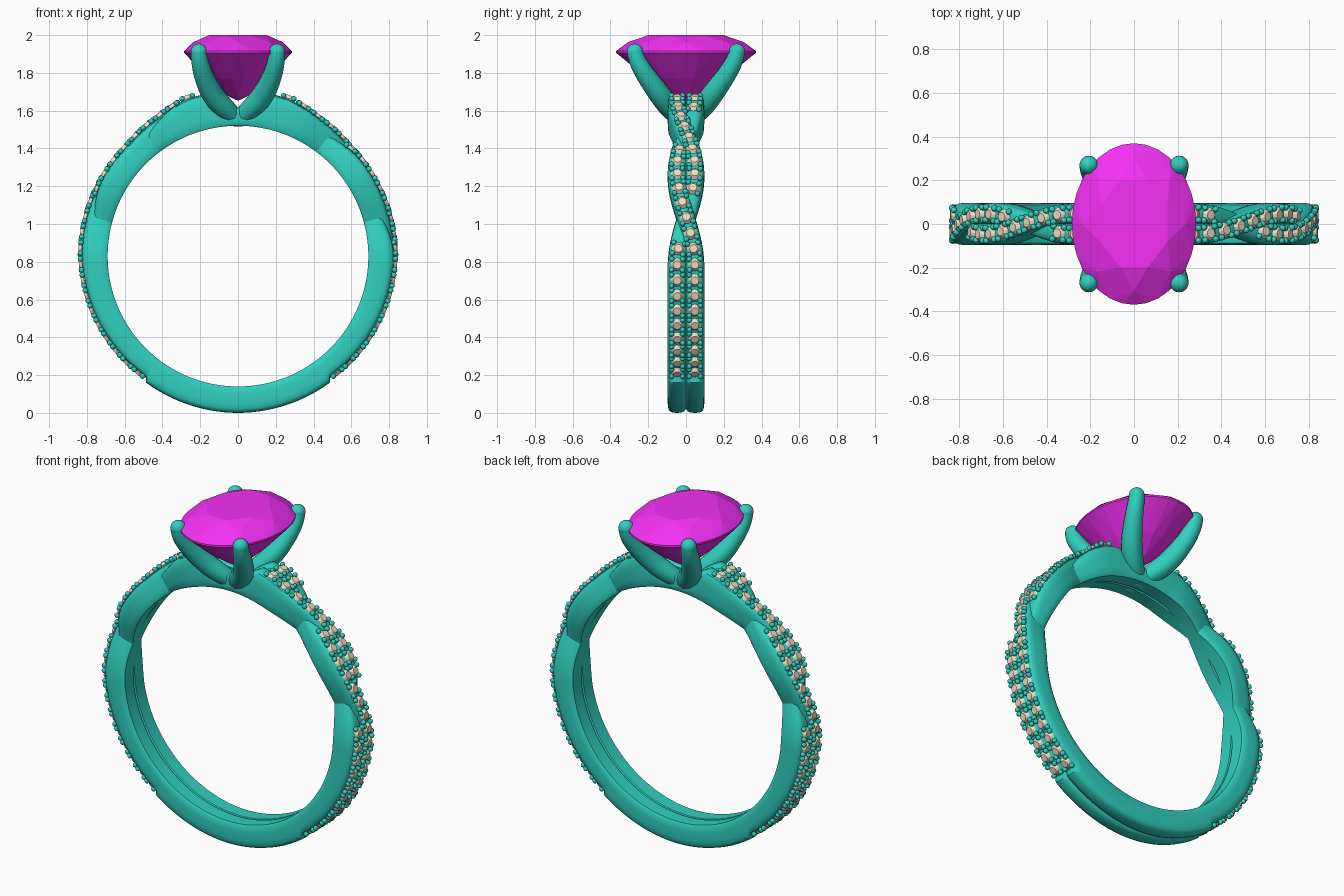
import bpy, bmesh
from math import sin, cos, pi, radians, exp, tau
from mathutils import Vector, Matrix

if "Cube" in bpy.data.objects:
    bpy.data.objects.remove(bpy.data.objects["Cube"])

CZ, INNER, HALF = 0.83, 0.69, 0.05       # ring centre height, hole radius, strand half width
CROSS = {1: 53, -1: 15}                  # angle at which each strand dives under the other


def material(name, rgb):
    m = bpy.data.materials.new(name)
    m.diffuse_color = (*rgb, 1)
    m.use_nodes = True
    m.node_tree.nodes["Principled BSDF"].inputs["Base Color"].default_value = m.diffuse_color
    return m


METAL = material("teal_metal", (0.03, 0.63, 0.52))
PINK = material("magenta_gem", (0.9, 0.03, 0.9))
CREAM = material("cream_stone", (0.85, 0.75, 0.58))


def finish(bm, name, mat, smooth=None):
    bmesh.ops.recalc_face_normals(bm, faces=bm.faces)
    me = bpy.data.meshes.new(name)
    bm.to_mesh(me)
    bm.free()
    me.materials.append(mat)
    ob = bpy.data.objects.new(name, me)
    bpy.context.collection.objects.link(ob)
    if smooth:
        bpy.ops.object.select_all(action='DESELECT')
        ob.select_set(True)
        bpy.context.view_layer.objects.active = ob
        bpy.ops.object.shade_smooth_by_angle(angle=radians(smooth))
    return ob


# Strand path: angle a in degrees up from +x, s = +1 / -1 picks the strand
HEIGHTS = [(-90, .83), (-54, .828), (-52.5, .803), (0, .826), (45, .825),
           (60, .845), (72, .875), (78, .875), (84, .80), (90, .79)]


def outer(a, s):
    r = HEIGHTS[-1][1]
    for (a0, r0), (a1, r1) in zip(HEIGHTS, HEIGHTS[1:]):
        if a0 <= a <= a1:
            r = r0 + (r1 - r0) * (a - a0) / (a1 - a0)
            break
    return r - 0.03 * exp(-((a - CROSS[s]) / 8) ** 2)


def offset(a, s):
    t = min(max(a, -4), 72)
    return s * 0.047 * cos(pi * (t + 4) / 38)


def point(a, r, y):
    return Vector((r * cos(radians(a)), y, CZ + r * sin(radians(a))))


# Twisted band: rounded cross-section swept on the right half, then turned to the left
PROFILE = [(-.8, 0), (.8, 0), (.95, .08), (1, .3), (1, .65), (.93, .85), (.75, .95), (.4, .99), (0, 1),
           (-.4, .99), (-.75, .95), (-.93, .85), (-1, .65), (-1, .3), (-.95, .08)]
bm = bmesh.new()
for turn in (1, -1):
    for s in (1, -1):
        rings = []
        for i in range(121):
            a = -90 + 1.5 * i
            r, y = outer(a, s), offset(a, s)
            ring = []
            for u, v in PROFILE:
                p = point(a, INNER + v * (r - INNER), y + u * HALF)
                ring.append(bm.verts.new((p.x * turn, p.y * turn, p.z)))
            rings.append(ring)
        n = len(PROFILE)
        for r0, r1 in zip(rings, rings[1:]):
            for k in range(n):
                bm.faces.new((r0[k], r0[(k + 1) % n], r1[(k + 1) % n], r1[k]))
bmesh.ops.remove_doubles(bm, verts=bm.verts, dist=1e-4)
finish(bm, "twisted_band", METAL, 40)

# Small set stones and the metal beads that hold them
stones, beads = bmesh.new(), bmesh.new()
for turn in (0, pi):
    rot = Matrix.Rotation(turn, 4, 'Z')
    for s in (1, -1):
        for i in range(22):
            a = -49.5 + 5.8 * i
            if abs(a - CROSS[s]) < 9:
                continue
            c = point(a, outer(a, s), offset(a, s))
            nxt = point(a + 1, outer(a + 1, s), offset(a + 1, s))
            t = (nxt - c).normalized()
            side = t.cross(point(a, 1, 0) - Vector((0, 0, CZ))).normalized()
            up = side.cross(t).normalized()
            if up.dot(c - Vector((0, 0, CZ))) < 0:
                up, side = -up, -side
            frame = rot @ Matrix.Translation(c) @ Matrix((t, side, up)).transposed().to_4x4()
            bmesh.ops.create_cone(stones, cap_ends=True, segments=12, radius1=0.035, radius2=0.021,
                                  depth=0.018, matrix=frame @ Matrix.Translation((0, 0, .010)))
            for du in (-1, 1):
                for dv in (-1, 1):
                    bmesh.ops.create_icosphere(beads, subdivisions=2, radius=0.0145,
                                               matrix=frame @ Matrix.Translation((du * .029, dv * .029, .008)))
finish(stones, "band_stones", CREAM)
finish(beads, "stone_beads", METAL, 60)

# Oval centre gem: facet rings wrapped in a convex hull
bm = bmesh.new()
for count, f, z, shift in [(8, .58, 2.0, .5), (8, .83, 1.963, 0), (32, 1, 1.916, 0), (32, 1, 1.906, 0),
                           (16, .56, 1.77, .5), (8, .22, 1.682, 0)]:
    for k in range(count):
        q = tau * (k + shift) / count
        bm.verts.new((.285 * f * cos(q), .37 * f * sin(q), z))
for y in (-.03, .03):
    bm.verts.new((0, y, 1.652))
bmesh.ops.convex_hull(bm, input=bm.verts)
bmesh.ops.dissolve_limit(bm, angle_limit=radians(1), verts=bm.verts, edges=bm.edges)
finish(bm, "centre_gem", PINK)

# Four claw prongs: tapered tubes rising from the base, each with a round tip
PATH = [(.01, .035, 1.56, .045), (.06, .075, 1.60, .056), (.135, .135, 1.68, .06), (.185, .215, 1.79, .052),
        (.205, .262, 1.87, .046), (.207, .27, 1.912, .043)]
for sx in (1, -1):
    for sy in (1, -1):
        name = ("right" if sx > 0 else "left") + ("_back" if sy > 0 else "_front") + "_prong"
        cu = bpy.data.curves.new(name, 'CURVE')
        cu.dimensions = '3D'
        cu.bevel_depth = 1
        cu.bevel_resolution = 4
        cu.use_fill_caps = True
        sp = cu.splines.new('NURBS')
        sp.points.add(len(PATH) - 1)
        for pt, (x, y, z, r) in zip(sp.points, PATH):
            pt.co = (x * sx, y * sy, z, 1)
            pt.radius = r
        sp.order_u = 3
        sp.use_endpoint_u = True
        sp.resolution_u = 6
        tmp = bpy.data.objects.new(name + "_path", cu)
        bpy.context.collection.objects.link(tmp)
        bpy.context.view_layer.update()
        bm = bmesh.new()
        bm.from_mesh(tmp.evaluated_get(bpy.context.evaluated_depsgraph_get()).to_mesh())
        bpy.data.objects.remove(tmp)
        for x, y, z, r in (PATH[0], PATH[-1]):
            bmesh.ops.create_uvsphere(bm, u_segments=20, v_segments=12, radius=r,
                                      matrix=Matrix.Translation((x * sx, y * sy, z)))
        finish(bm, name, METAL, 50)
